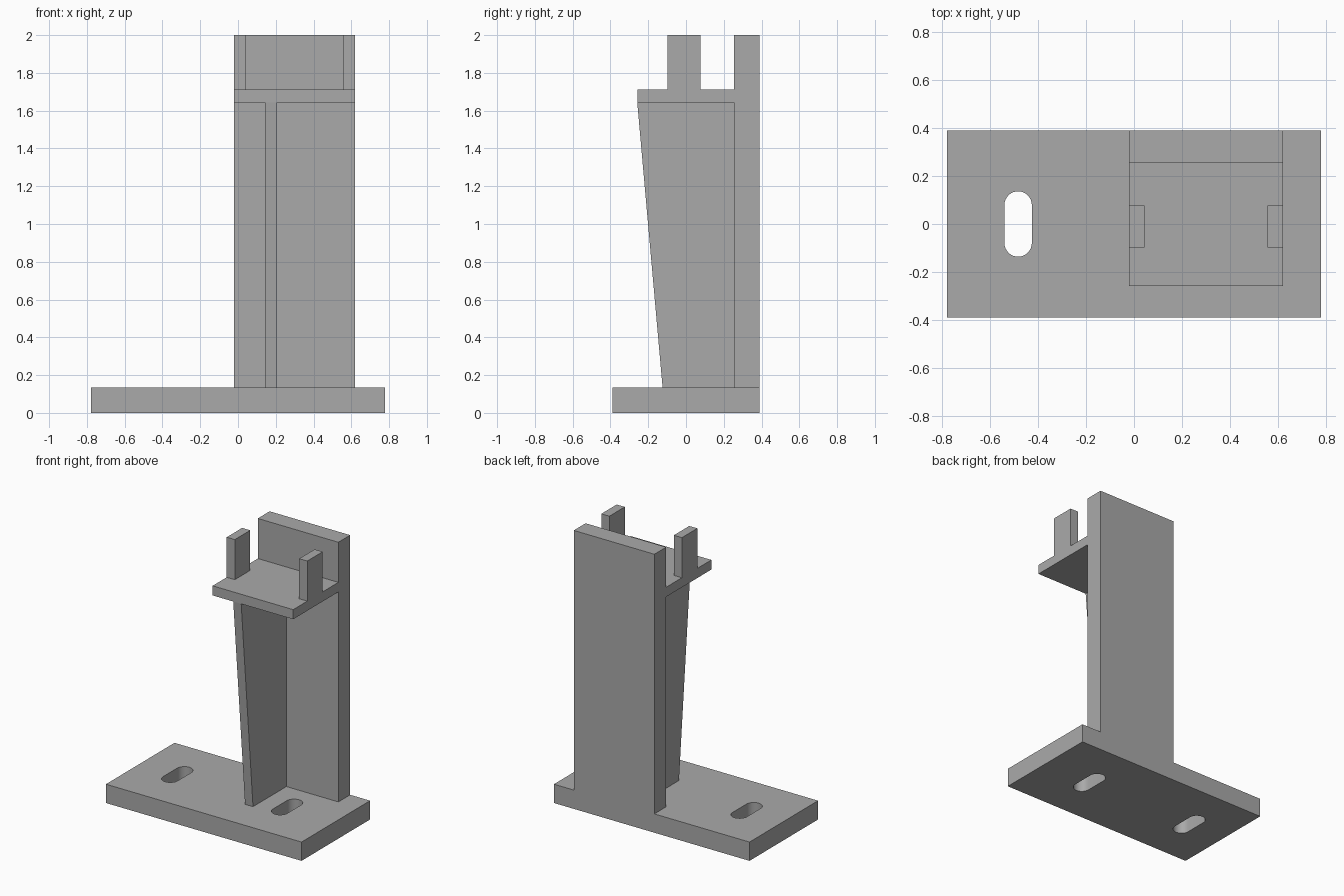
import bpy
import bmesh
import math

default = bpy.data.objects.get("Cube")
if default:
    bpy.data.objects.remove(default, do_unlink=True)

grey = bpy.data.materials.new("plain grey")
grey.use_nodes = True
colour = (0.4, 0.4, 0.4, 1)
grey.diffuse_color = colour
grey.node_tree.nodes["Principled BSDF"].inputs["Base Color"].default_value = colour


def finish(name, bm):
    bmesh.ops.recalc_face_normals(bm, faces=bm.faces)
    mesh = bpy.data.meshes.new(name)
    bm.to_mesh(mesh)
    bm.free()
    mesh.materials.append(grey)
    obj = bpy.data.objects.new(name, mesh)
    bpy.context.collection.objects.link(obj)
    return obj


def extrude_profile(bm, points, offset):
    """Fill a closed outline and extrude it into a solid."""
    face = bm.faces.new([bm.verts.new(p) for p in points])
    top = bmesh.ops.extrude_face_region(bm, geom=[face])["geom"]
    verts = [v for v in top if isinstance(v, bmesh.types.BMVert)]
    bmesh.ops.translate(bm, verts=verts, vec=offset)


def box(name, x, y, z):
    bm = bmesh.new()
    outline = [(x[0], y[0], z[0]), (x[1], y[0], z[0]),
               (x[1], y[1], z[0]), (x[0], y[1], z[0])]
    extrude_profile(bm, outline, (0, 0, z[1] - z[0]))
    return finish(name, bm)


HALF_X, HALF_Y = 0.777, 0.389
LEFT, RIGHT = -0.021, 0.619          # width of the upright
BASE_TOP, SHELF_LOW, SHELF_TOP, TOP = 0.135, 1.643, 1.712, 2.0
FRONT, PLATE_FRONT = -0.258, 0.255   # shelf depth

# Base plate with two slotted bolt holes
base = box("base_plate", (-HALF_X, HALF_X), (-HALF_Y, HALF_Y), (0, BASE_TOP))
radius, straight, steps = 0.057, 0.079, 16
bm = bmesh.new()
for centre_x in (-0.482, 0.39):
    outline = []
    for side in (0, 1):
        shift = straight if side == 0 else -straight
        for i in range(steps + 1):
            a = math.pi * (side + i / steps)
            outline.append((centre_x + radius * math.cos(a),
                            shift + radius * math.sin(a), -0.1))
    extrude_profile(bm, outline, (0, 0, 0.4))
cutter = finish("slot_cutter", bm)
cutter.hide_render = True
cutter.hide_set(True)
cutter.display_type = 'WIRE'
cut = base.modifiers.new("slots", 'BOOLEAN')
cut.operation = 'DIFFERENCE'
cut.solver = 'EXACT'
cut.object = cutter

# Apply the cut so the slot walls can be shaded smooth
bpy.context.view_layer.objects.active = base
base.select_set(True)
bpy.ops.object.modifier_apply(modifier=cut.name)
bpy.ops.object.shade_smooth_by_angle(angle=math.radians(30))

# Upright back plate and shelf
box("back_plate", (LEFT, RIGHT), (PLATE_FRONT, HALF_Y), (BASE_TOP, TOP))
box("shelf", (LEFT, RIGHT), (FRONT, PLATE_FRONT), (SHELF_LOW, SHELF_TOP))

# Lugs on both ends of the shelf
lug = 0.064
for name, x in (("right_lug", LEFT), ("left_lug", RIGHT - lug)):
    box(name, (x, x + lug), (-0.098, 0.077), (SHELF_TOP, TOP))

# Tapered web under the shelf
web_x, web_width = 0.143, 0.063
bm = bmesh.new()
extrude_profile(bm, [(web_x, -0.124, BASE_TOP), (web_x, PLATE_FRONT, BASE_TOP),
                     (web_x, PLATE_FRONT, SHELF_LOW), (web_x, FRONT, SHELF_LOW)],
                (web_width, 0, 0))
finish("support_web", bm)
